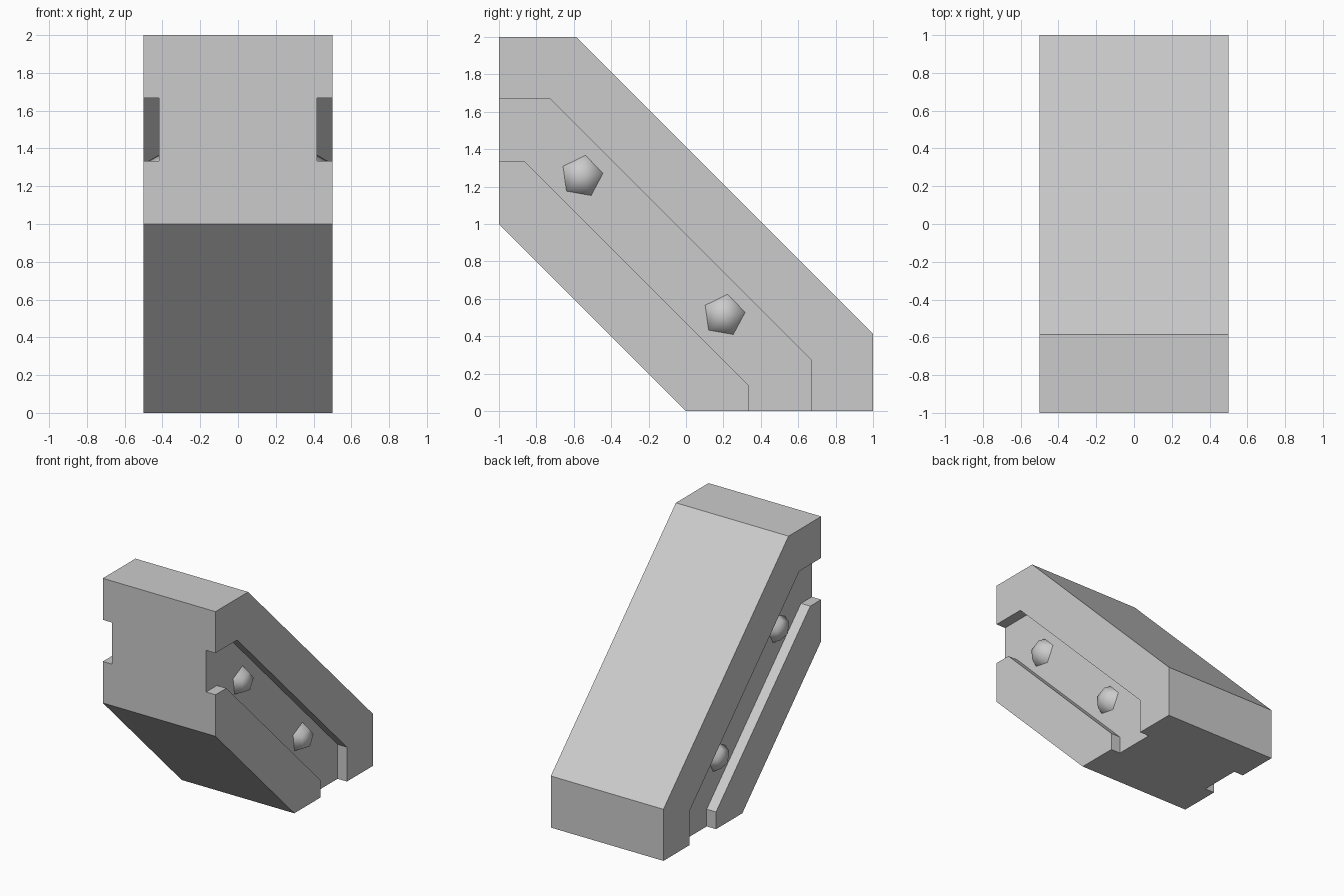
import bpy
import bmesh
from math import cos, sin, radians

cube = bpy.data.objects.get("Cube")
if cube:
    bpy.data.objects.remove(cube, do_unlink=True)

# Single plain grey
grey = bpy.data.materials.new("light grey")
grey.use_nodes = True
grey.diffuse_color = (0.6, 0.6, 0.6, 1)
grey.node_tree.nodes["Principled BSDF"].inputs["Base Color"].default_value = (0.6, 0.6, 0.6, 1)


def make_object(name, bm):
    bmesh.ops.recalc_face_normals(bm, faces=bm.faces)
    mesh = bpy.data.meshes.new(name)
    bm.to_mesh(mesh)
    bm.free()
    mesh.materials.append(grey)
    obj = bpy.data.objects.new(name, mesh)
    bpy.context.collection.objects.link(obj)
    return obj


def extrude_profile(name, profile, x0, x1):
    """Extrude a (y, z) outline from x0 to x1."""
    bm = bmesh.new()
    face = bm.faces.new([bm.verts.new((x0, y, z)) for y, z in profile])
    made = bmesh.ops.extrude_face_region(bm, geom=[face])["geom"]
    moved = [v for v in made if isinstance(v, bmesh.types.BMVert)]
    bmesh.ops.translate(bm, verts=moved, vec=(x1 - x0, 0, 0))
    return make_object(name, bm)


def dome_stud(name, x, y, z, side):
    """Five-sided flattened dome standing on the groove floor."""
    bm = bmesh.new()
    rings = []
    for rise in (0, 45):
        r, h = 0.114 * cos(radians(rise)), 0.08 * sin(radians(rise))
        angles = [radians(80 + 72 * i) for i in range(5)]
        rings.append([bm.verts.new((x + side * h, y + r * cos(a), z + r * sin(a)))
                      for a in angles])
    tip = bm.verts.new((x + side * 0.08, y, z))
    low, high = rings
    for i in range(5):
        j = (i + 1) % 5
        bm.faces.new((low[i], low[j], high[j], high[i]))
        bm.faces.new((high[i], high[j], tip))
    bm.faces.new(low)
    stud = make_object(name, bm)
    for p in stud.data.polygons:
        p.use_smooth = len(p.vertices) < 5
    return stud


# Slanted body with cut-off ends
body = extrude_profile("slanted_body", [
    (-1, 2), (-0.586, 2), (1, 0.414), (1, 0), (0, 0), (-1, 1)], -0.5, 0.5)

# Bent groove along each side
groove = [(-1.2, 1.667), (-0.724, 1.667), (0.667, 0.276), (0.667, -0.2),
          (0.333, -0.2), (0.333, 0.138), (-0.862, 1.333), (-1.2, 1.333)]
for side, label in ((1, "left"), (-1, "right")):
    cutter = extrude_profile(label + "_groove_cutter", groove, side * 0.417, side * 0.7)
    cutter.hide_render = True
    cut = body.modifiers.new(label + "_groove", "BOOLEAN")
    cut.operation = "DIFFERENCE"
    cut.solver = "EXACT"
    cut.object = cutter
    bpy.context.view_layer.objects.active = body
    bpy.ops.object.modifier_apply(modifier=cut.name)
    bpy.data.objects.remove(cutter, do_unlink=True)

    # Two studs in each groove
    dome_stud(label + "_upper_stud", side * 0.417, -0.557, 1.255, side)
    dome_stud(label + "_lower_stud", side * 0.417, 0.203, 0.512, side)
